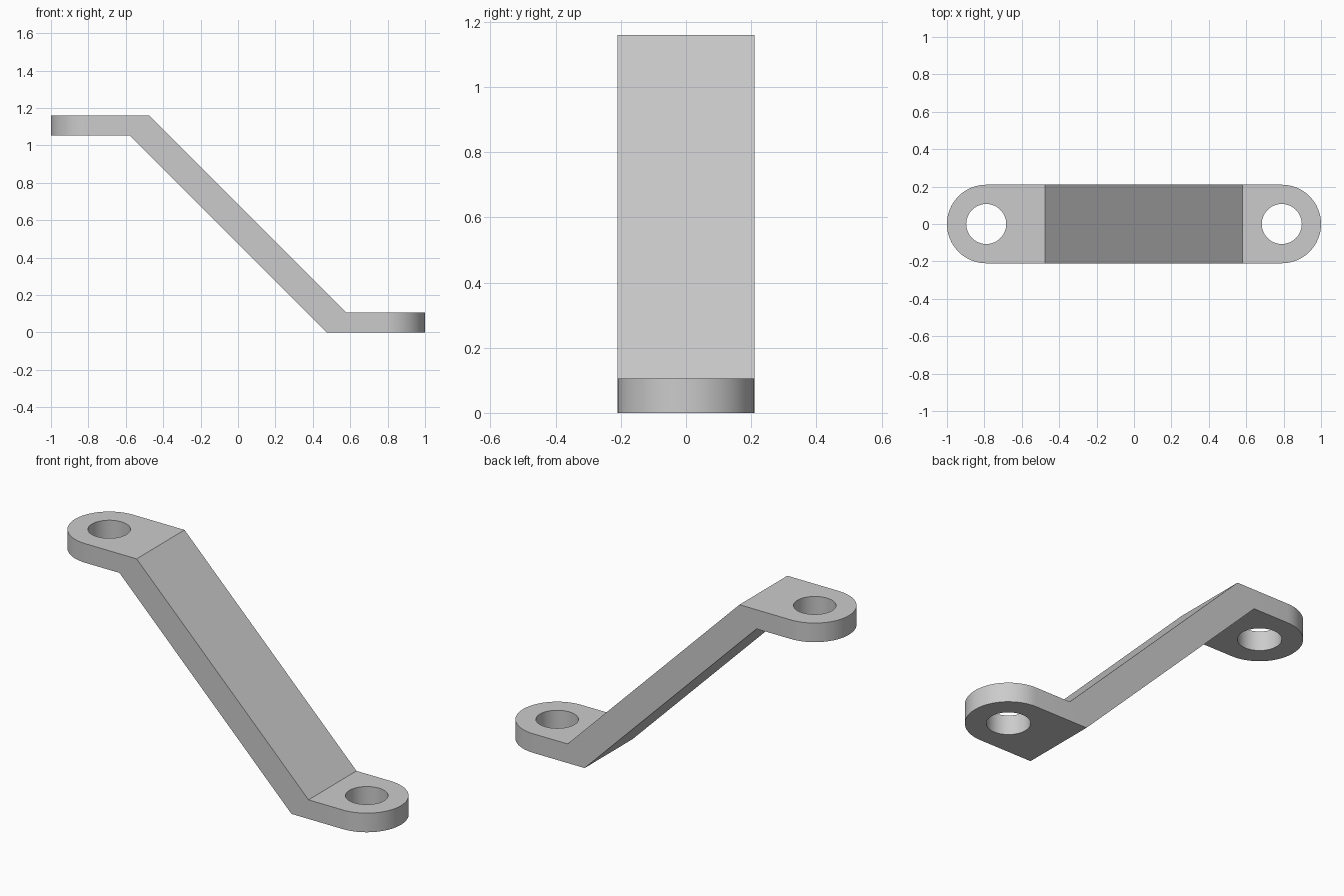
import bpy, bmesh, math
from mathutils import Vector

cube = bpy.data.objects.get("Cube")
if cube:
    bpy.data.objects.remove(cube, do_unlink=True)

HALF_W = 0.21      # half width, also the radius of the rounded ends
HOLE_R = 0.107
HOLE_X = 1 - HALF_W
THICK = 0.106
HEIGHT = 1.16
BEND_IN, BEND_OUT = 0.475, 0.58

grey = bpy.data.materials.new("Plain grey")
grey.use_nodes = True
colour = (0.6, 0.6, 0.6, 1)
grey.diffuse_color = colour
grey.node_tree.nodes["Principled BSDF"].inputs["Base Color"].default_value = colour


def prism(name, points, direction):
    """Extrude a closed outline along a direction."""
    bm = bmesh.new()
    face = bm.faces.new([bm.verts.new(p) for p in points])
    ext = bmesh.ops.extrude_face_region(bm, geom=[face])
    verts = [v for v in ext["geom"] if isinstance(v, bmesh.types.BMVert)]
    bmesh.ops.translate(bm, verts=verts, vec=Vector(direction))
    bmesh.ops.recalc_face_normals(bm, faces=bm.faces)
    mesh = bpy.data.meshes.new(name)
    bm.to_mesh(mesh)
    bm.free()
    mesh.materials.append(grey)
    obj = bpy.data.objects.new(name, mesh)
    bpy.context.collection.objects.link(obj)
    return obj


def arc(cx, r, start, end, steps):
    angles = [start + (end - start) * i / steps for i in range(steps + 1)]
    return [(cx + r * math.cos(a), r * math.sin(a), -0.5) for a in angles]


def boolean(target, cutter, operation):
    cutter.hide_render = True
    mod = target.modifiers.new(operation.title(), "BOOLEAN")
    mod.operation = operation
    mod.solver = "EXACT"
    mod.object = cutter
    bpy.context.view_layer.objects.active = target
    bpy.ops.object.modifier_apply(modifier=mod.name)
    bpy.data.objects.remove(cutter, do_unlink=True)


# Bent strip, drawn from the side, slightly overlong for trimming
half = [(-1.1, HEIGHT), (-BEND_IN, HEIGHT), (BEND_OUT, THICK), (1.1, THICK)]
profile = half + [(-x, HEIGHT - z) for x, z in half]
bracket = prism("bent_bracket", [(x, -HALF_W, z) for x, z in profile],
                (0, 2 * HALF_W, 0))

# Rounded ends: trim each tip with a block that has a round bite in it
for side in (-1, 1):
    bite = arc(HOLE_X, HALF_W, -math.pi / 2, math.pi / 2, 32)
    outline = [(HOLE_X, -0.5, -0.5), *bite, (HOLE_X, 0.5, -0.5),
               (1.5, 0.5, -0.5), (1.5, -0.5, -0.5)]
    trim = prism("end_trim", [(side * x, y, z) for x, y, z in outline], (0, 0, 2.5))
    boolean(bracket, trim, "DIFFERENCE")

    # Bolt hole
    ring = arc(side * HOLE_X, HOLE_R, 0, math.tau, 48)[:-1]
    boolean(bracket, prism("hole_cutter", ring, (0, 0, 2.5)), "DIFFERENCE")

# Smooth curves, sharp edges
bpy.ops.object.select_all(action="DESELECT")
bracket.select_set(True)
bpy.context.view_layer.objects.active = bracket
bpy.ops.object.shade_smooth_by_angle(angle=math.radians(30))
